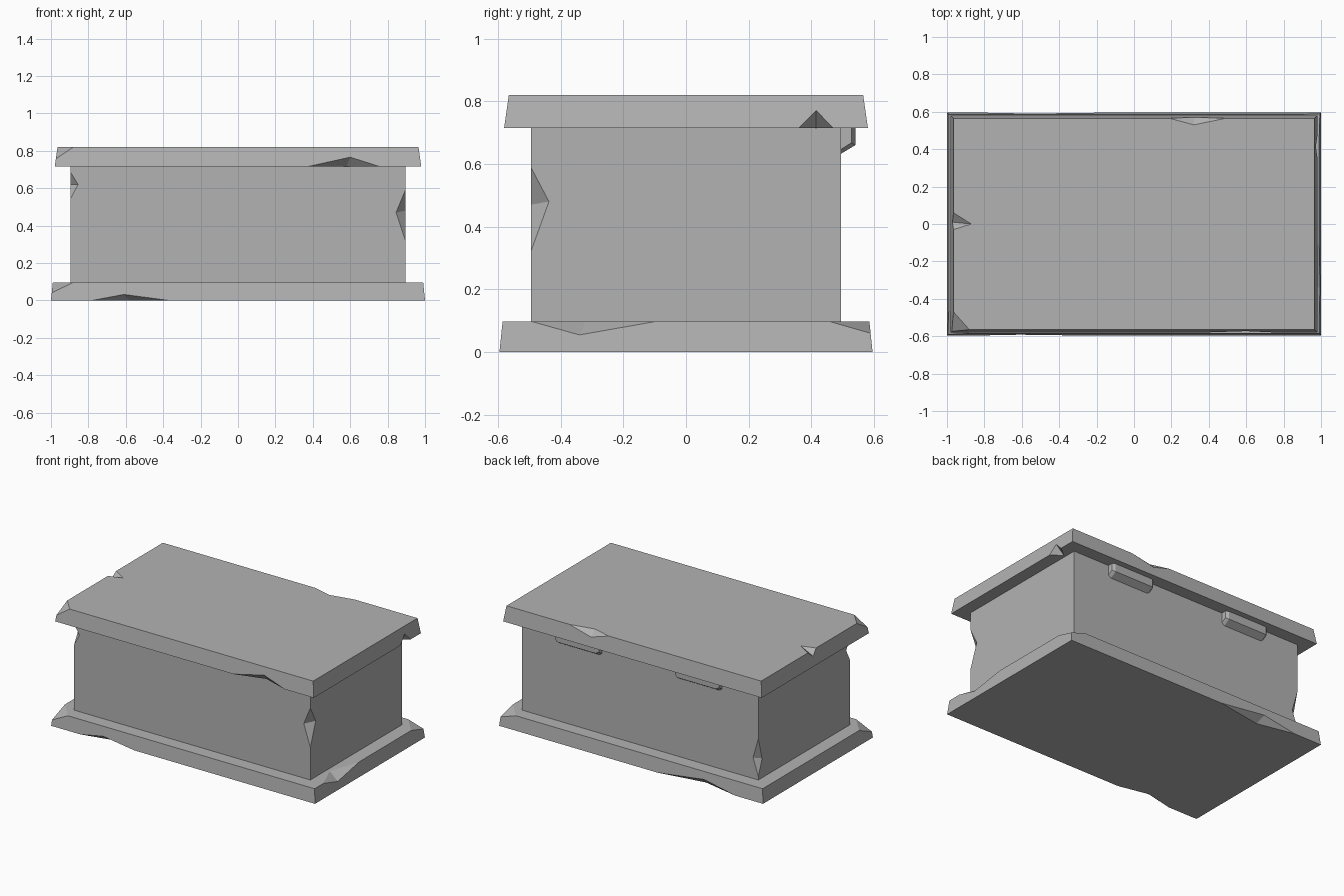
import bpy
import bmesh
from mathutils import Vector

cube = bpy.data.objects.get("Cube")
if cube:
    bpy.data.objects.remove(cube, do_unlink=True)

stone = bpy.data.materials.new("grey_stone")
stone.use_nodes = True
GREY = (0.45, 0.45, 0.45, 1)
stone.diffuse_color = GREY
stone.node_tree.nodes["Principled BSDF"].inputs["Base Color"].default_value = GREY


def add_hull(bm, points):
    verts = [bm.verts.new(p) for p in points]
    result = bmesh.ops.convex_hull(bm, input=verts)
    bmesh.ops.recalc_face_normals(bm, faces=bm.faces)
    return result


def make_object(name, hulls):
    bm = bmesh.new()
    for points in hulls:
        add_hull(bm, points)
    bmesh.ops.dissolve_limit(bm, angle_limit=0.002, verts=bm.verts, edges=bm.edges)
    mesh = bpy.data.meshes.new(name)
    bm.to_mesh(mesh)
    bm.free()
    mesh.materials.append(stone)
    obj = bpy.data.objects.new(name, mesh)
    bpy.context.collection.objects.link(obj)
    return obj


def slab_points(bottom, top, z0, z1):
    return [(sx * hx, sy * hy, z) for (hx, hy), z in ((bottom, z0), (top, z1))
            for sx in (-1, 1) for sy in (-1, 1)]


def grow(points, fixed, factor=1.3):
    # Scale about a point on the cut surface, so the cut planes stay put
    centre = sum((Vector(p) for p in fixed), Vector()) / len(fixed)
    return [centre + (Vector(p) - centre) * factor for p in points]


def notch(end_a, end_b, deep_a, deep_b):
    return grow((end_a, end_b, deep_a, deep_b), (deep_a, deep_b))


def corner(tip, a, b, c):
    return grow((tip, a, b, c), (a, b, c))


def chipped_slab(name, slab, chips):
    obj = make_object(name, [slab])
    cutter = make_object(name + "_cutter", chips)
    cutter.hide_render = True
    mod = obj.modifiers.new("chips", "BOOLEAN")
    mod.operation = "DIFFERENCE"
    mod.solver = "EXACT"
    mod.object = cutter
    graph = bpy.context.evaluated_depsgraph_get()
    cut = bpy.data.meshes.new_from_object(obj.evaluated_get(graph))
    obj.modifiers.clear()
    obj.data = cut
    bpy.data.objects.remove(cutter, do_unlink=True)


# Base plinth with worn edges and corners
chipped_slab("base", slab_points((1, 0.595), (0.99, 0.585), 0, 0.097), [
    notch((-0.78, -0.595, 0), (-0.37, -0.595, 0), (-0.61, -0.592, 0.032), (-0.58, -0.55, 0)),
    notch((-0.79, 0.595, 0), (-0.2, 0.595, 0), (-0.55, 0.59, 0.045), (-0.53, 0.54, 0)),
    notch((0.99, -0.49, 0.097), (0.99, -0.1, 0.097), (0.994, -0.34, 0.055), (0.92, -0.32, 0.097)),
    corner((-0.99, -0.585, 0.097), (-0.88, -0.585, 0.097),
           (-0.99, -0.46, 0.097), (-0.996, -0.591, 0.04)),
    corner((0.99, 0.585, 0.097), (0.88, 0.585, 0.097),
           (0.99, 0.46, 0.097), (0.994, 0.589, 0.06)),
])

# Chest body with chipped upright edges
chipped_slab("body", slab_points((0.895, 0.495), (0.895, 0.495), 0.097, 0.715), [
    notch((0.895, -0.495, 0.32), (0.895, -0.495, 0.59), (0.895, -0.437, 0.48), (0.845, -0.495, 0.47)),
    notch((-0.895, -0.495, 0.545), (-0.895, -0.495, 0.685), (-0.895, -0.455, 0.62), (-0.855, -0.495, 0.62)),
    notch((-0.895, 0.495, 0.12), (-0.895, 0.495, 0.38), (-0.895, 0.455, 0.23), (-0.855, 0.495, 0.24)),
])

# Overhanging lid
chipped_slab("lid", slab_points((0.98, 0.58), (0.965, 0.565), 0.715, 0.82), [
    notch((0.37, -0.58, 0.715), (0.76, -0.58, 0.715), (0.6, -0.573, 0.766), (0.58, -0.52, 0.715)),
    notch((0.98, 0.36, 0.715), (0.98, 0.47, 0.715), (0.972, 0.415, 0.77), (0.91, 0.415, 0.715)),
    notch((0.19, 0.565, 0.82), (0.49, 0.565, 0.82), (0.32, 0.571, 0.78), (0.32, 0.53, 0.82)),
    notch((-0.965, -0.03, 0.82), (-0.965, 0.06, 0.82), (-0.971, 0.01, 0.78), (-0.87, 0, 0.82)),
    corner((-0.965, -0.565, 0.82), (-0.88, -0.565, 0.82),
           (-0.965, -0.47, 0.82), (-0.974, -0.574, 0.757)),
])

# Two hinge blocks under the back of the lid, with chamfered ends
outer = [(0.495, 0.715), (0.54, 0.715), (0.54, 0.66), (0.495, 0.633)]
inner = [(0.495, 0.715), (0.528, 0.715), (0.528, 0.668), (0.495, 0.647)]
for side, name in ((-1, "hinge_right"), (1, "hinge_left")):
    block = [(side * 0.455 + end * half, y, z)
             for profile, half in ((outer, 0.145), (inner, 0.165))
             for end in (-1, 1) for y, z in profile]
    make_object(name, [block])
